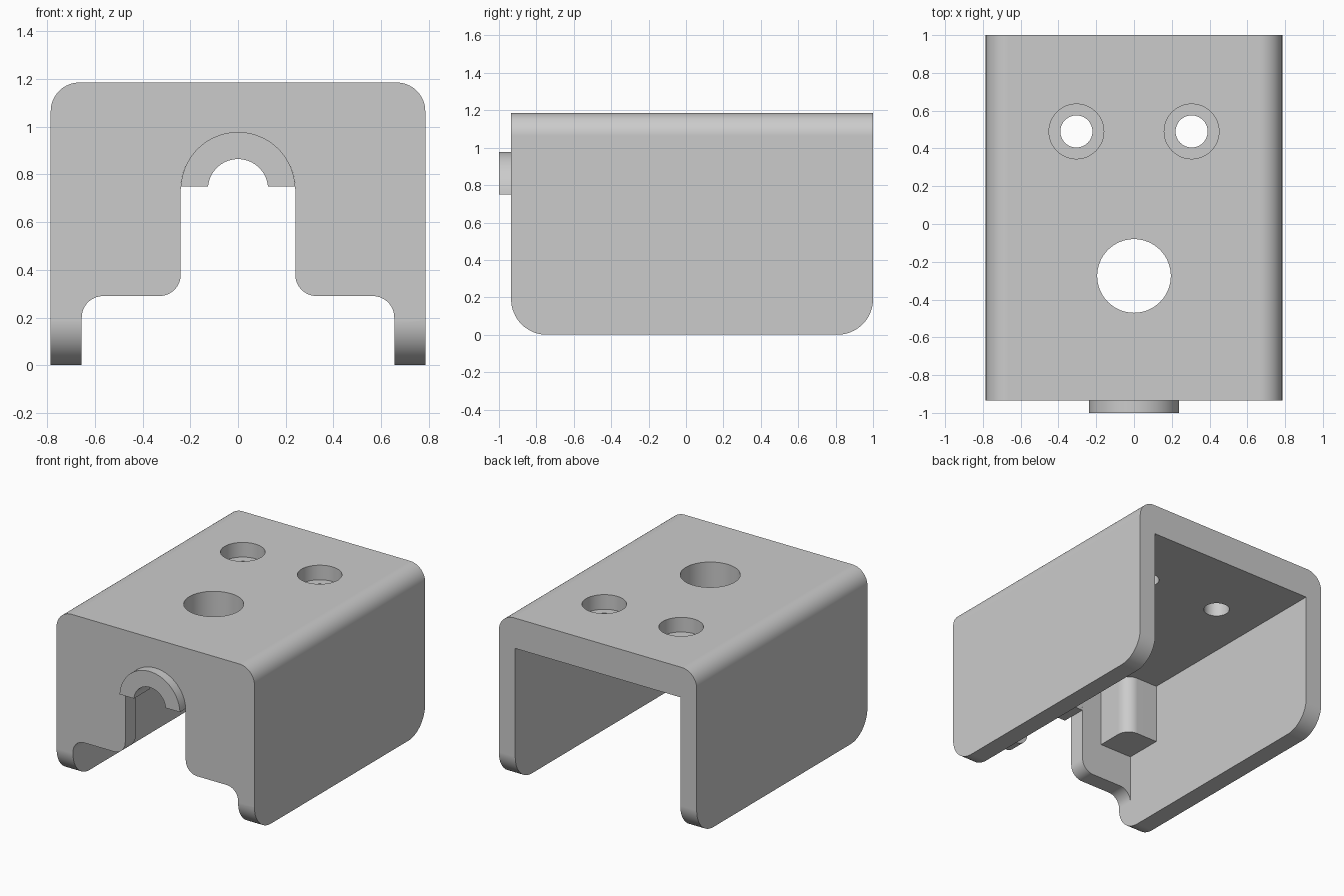
import bpy, bmesh, math
from mathutils import Vector

cube = bpy.data.objects.get("Cube")
if cube:
    bpy.data.objects.remove(cube, do_unlink=True)

# Single grey material
GREY = (0.6, 0.6, 0.6, 1.0)
grey = bpy.data.materials.new("plain_grey")
grey.use_nodes = True
grey.diffuse_color = GREY
grey.node_tree.nodes["Principled BSDF"].inputs["Base Color"].default_value = GREY


def rounded(corners, steps=16):
    """Outline from right-angled corners (a, b, radius)."""
    pts = []
    for i, (a, b, r) in enumerate(corners):
        p = Vector((a, b))
        if r == 0:
            pts.append(p)
            continue
        u = (Vector(corners[i - 1][:2]) - p).normalized()
        v = (Vector(corners[(i + 1) % len(corners)][:2]) - p).normalized()
        c = p + r * (u + v)
        for k in range(steps + 1):
            t = math.pi / 2 * k / steps
            pts.append(c - r * (v * math.cos(t) + u * math.sin(t)))
    return pts


def arc(ca, cb, r, start, end, steps=48):
    return [Vector((ca + r * math.cos(start + (end - start) * k / steps),
                    cb + r * math.sin(start + (end - start) * k / steps)))
            for k in range(steps + 1)]


def circle(ca, cb, r):
    return arc(ca, cb, r, 0, math.tau, 64)[:-1]


def prism(name, outline, axis, lo, hi):
    """Extrude a flat outline along an axis from lo to hi."""
    place = {"x": lambda p, d: (d, p.x, p.y),
             "y": lambda p, d: (p.x, d, p.y),
             "z": lambda p, d: (p.x, p.y, d)}[axis]
    bm = bmesh.new()
    ends = [[bm.verts.new(place(p, d)) for p in outline] for d in (lo, hi)]
    n = len(outline)
    bm.faces.new(ends[0])
    bm.faces.new(ends[1])
    for i in range(n):
        j = (i + 1) % n
        bm.faces.new((ends[0][i], ends[0][j], ends[1][j], ends[1][i]))
    bmesh.ops.recalc_face_normals(bm, faces=bm.faces)
    mesh = bpy.data.meshes.new(name)
    bm.to_mesh(mesh)
    bm.free()
    mesh.materials.append(grey)
    obj = bpy.data.objects.new(name, mesh)
    bpy.context.collection.objects.link(obj)
    return obj


def activate(obj):
    bpy.ops.object.select_all(action="DESELECT")
    obj.select_set(True)
    bpy.context.view_layer.objects.active = obj


def carve(obj, cutter, operation="DIFFERENCE"):
    cutter.hide_render = True
    mod = obj.modifiers.new("carve", "BOOLEAN")
    mod.operation, mod.solver, mod.object = operation, "EXACT", cutter
    activate(obj)
    bpy.ops.object.modifier_apply(modifier=mod.name)
    bpy.data.objects.remove(cutter, do_unlink=True)


def finish(obj):
    activate(obj)
    bpy.ops.object.shade_smooth_by_angle(angle=math.radians(30))
    mod = obj.modifiers.new("even_shading", "WEIGHTED_NORMAL")
    mod.keep_sharp = True


HALF, INNER, TOP, CEILING = 0.785, 0.655, 1.185, 0.968
FRONT, WALL, BACK = -0.935, -0.818, 1.0

# Outer housing: rounded top edges, rounded lower wall corners
housing = prism("housing", rounded([(-HALF, 0, 0), (HALF, 0, 0),
                                    (HALF, TOP, 0.12), (-HALF, TOP, 0.12)]),
                "y", FRONT, BACK)
side = rounded([(FRONT, 0, 0.19), (BACK, 0, 0.19), (BACK, 2, 0), (FRONT, 2, 0)])
carve(housing, prism("side_trim", side, "x", -1, 1), "INTERSECT")

# Hollow interior, open at the back and below
hollow = rounded([(-INNER, -0.2, 0), (INNER, -0.2, 0),
                  (INNER, CEILING, 0), (-INNER, CEILING, 0)])
carve(housing, prism("hollow", hollow, "y", WALL, 1.2))

# Front opening: wide stepped base and arched slot
left = [(-INNER, -0.3, 0), (-INNER, 0.29, 0.09), (-0.24, 0.29, 0.09), (-0.24, 0.977, 0.2395)]
right = [(-a, b, r) for a, b, r in reversed(left)]
carve(housing, prism("front_opening", rounded(left + right), "y", -1.2, WALL + 0.003))

# Top holes: one large, two counterbored
carve(housing, prism("large_hole", circle(0, -0.275, 0.195), "z", 0.7, 1.4))
for s in (-1, 1):
    carve(housing, prism("screw_hole", circle(s * 0.305, 0.49, 0.085), "z", 0.7, 1.4))
    carve(housing, prism("counterbore", circle(s * 0.305, 0.49, 0.145), "z", TOP - 0.105, 1.4))
finish(housing)

# Half-ring collar in the slot, standing proud of the front
cz, ro, ri = 0.738, 0.2395, 0.126
a, b = math.asin(0.012 / ro), math.asin(0.012 / ri)
collar = arc(0, cz, ro, a, math.pi - a) + arc(0, cz, ri, math.pi - b, b)
finish(prism("slot_collar", collar, "y", -1.0, WALL))

# Corner blocks hanging from the ceiling behind the front wall
for s, label in ((1, "left"), (-1, "right")):
    block = rounded([(s * (INNER + 0.01), WALL - 0.01, 0), (s * (INNER + 0.01), -0.55, 0),
                     (s * 0.4, -0.55, 0.09), (s * 0.4, WALL - 0.01, 0)])
    finish(prism(label + "_corner_block", block, "z", 0.545, CEILING + 0.01))
